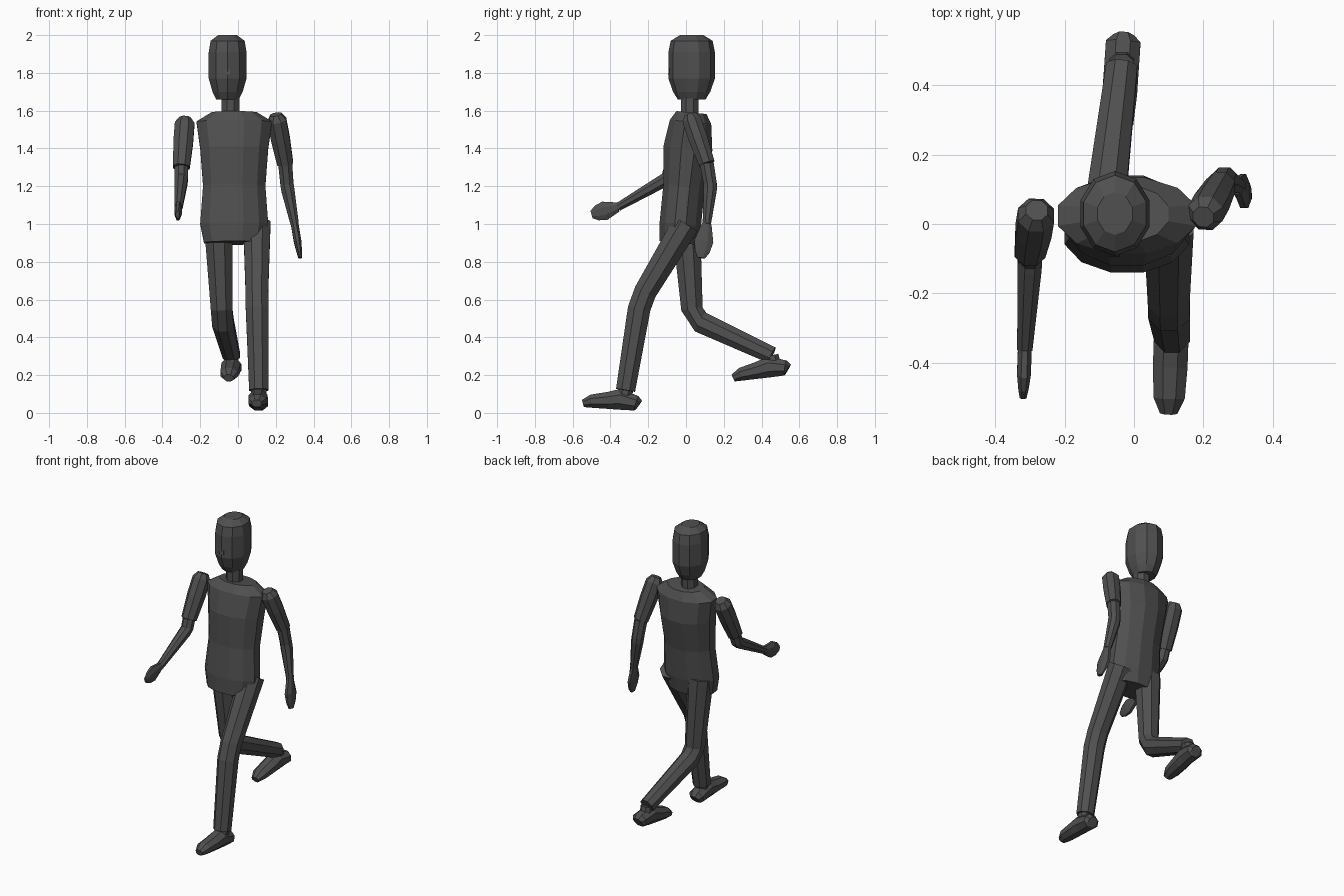
import bpy, bmesh, math
from mathutils import Vector

default_cube = bpy.data.objects.get("Cube")
if default_cube:
    bpy.data.objects.remove(default_cube)

grey = bpy.data.materials.new("dark_grey")
grey.use_nodes = True
grey.diffuse_color = (0.08, 0.08, 0.08, 1)
shader = grey.node_tree.nodes["Principled BSDF"]
shader.inputs["Base Color"].default_value = grey.diffuse_color


def loft(name, centers, widths, depths, sides=8):
    """Skin flat-faced elliptical rings set square to a path of centres."""
    bm = bmesh.new()
    centers = [Vector(center) for center in centers]
    last = len(centers) - 1
    grow = 1 / math.cos(math.pi / sides)
    loops = []
    for i, center in enumerate(centers):
        tangent = centers[min(i + 1, last)] - centers[max(i - 1, 0)]
        tangent.normalize()
        across = Vector((1, 0, 0))
        across = (across - tangent * across.dot(tangent)).normalized()
        along = tangent.cross(across)
        loop = []
        for k in range(sides):
            angle = math.tau * (k + 0.5) / sides
            offset = (across * widths[i] * math.cos(angle)
                      + along * depths[i] * math.sin(angle))
            loop.append(bm.verts.new(center + offset * grow))
        loops.append(loop)
    for lower, upper in zip(loops, loops[1:]):
        for k in range(sides):
            bm.faces.new((lower[k - 1], lower[k], upper[k], upper[k - 1]))
    bm.faces.new(reversed(loops[0]))
    bm.faces.new(loops[-1])
    bmesh.ops.recalc_face_normals(bm, faces=bm.faces)
    mesh = bpy.data.meshes.new(name)
    bm.to_mesh(mesh)
    bm.free()
    mesh.materials.append(grey)
    part = bpy.data.objects.new(name, mesh)
    bpy.context.collection.objects.link(part)


def limb(name, joints, radii):
    """Round limb through its joints, each bend softened by two rings."""
    joints = [Vector(joint) for joint in joints]
    centers, sizes = [joints[0]], [radii[0]]
    for i in range(1, len(joints) - 1):
        for neighbour in (i - 1, i + 1):
            centers.append(joints[i].lerp(joints[neighbour], 0.1))
            sizes.append(radii[i])
    centers.append(joints[-1])
    sizes.append(radii[-1])
    loft(name, centers, sizes, sizes)


def sleeve(name, shoulder, elbow, radius):
    """Upper arm with a chamfered shoulder cap and a slightly tapered cuff."""
    top, cuff = Vector(shoulder), Vector(elbow)
    centers = [top, top.lerp(cuff, 0.12), top.lerp(cuff, 0.5), cuff]
    sizes = [radius * scale for scale in (0.6, 1, 1, 0.85)]
    loft(name, centers, sizes, sizes)


def hand(name, wrist, fingertip):
    """Flat paddle hand, thin across x."""
    start, end = Vector(wrist), Vector(fingertip)
    centers = [start.lerp(end, step) for step in (0, 0.5, 0.8, 1)]
    loft(name, centers, (0.02, 0.02, 0.015, 0.01), (0.025, 0.05, 0.04, 0.02))


def shoe(name, heel, toe):
    """Shoe lofted along its sole from heel to toe."""
    start, end = Vector(heel), Vector(toe)
    heights = (0.03, 0.04, 0.055, 0.045, 0.035, 0.02)
    centers = []
    for step, height in zip((0, 0.05, 0.35, 0.55, 0.85, 1), heights):
        center = start.lerp(end, step)
        center.z += height
        centers.append(center)
    loft(name, centers, (0.03, 0.05, 0.05, 0.05, 0.045, 0.025), heights)


# Head, nose and neck
head_x = -0.055
head_widths = (0.06, 0.08, 0.1, 0.1, 0.09, 0.05)
head_depths = [width * 1.17 for width in head_widths]
head_levels = (1.66, 1.7, 1.77, 1.91, 1.97, 2)
loft("head", [(head_x, 0.03, z) for z in head_levels],
     head_widths, head_depths, sides=10)
loft("nose", [(head_x, -0.07, 1.87), (head_x, -0.08, 1.79)],
     (0.01, 0.015), (0.01, 0.015), sides=4)
limb("neck", [(-0.04, 0.02, 1.56), (-0.04, 0.02, 1.69)], (0.047, 0.047))

# Shirt body, leaning back towards the shoulders
torso_levels = (0.9, 1, 1.2, 1.4, 1.54, 1.59)
loft("torso", [(-0.02, (z - 1.3) / 10, z) for z in torso_levels],
     (0.16, 0.18, 0.165, 0.18, 0.2, 0.12),
     (0.1, 0.11, 0.11, 0.13, 0.11, 0.08), sides=12)

# Left arm, hanging behind
left_elbow = (0.25, 0.11, 1.32)
left_wrist = (0.3, 0.11, 1)
sleeve("left_sleeve", (0.2, 0.02, 1.58), left_elbow, 0.05)
limb("left_forearm", [left_elbow, (0.26, 0.13, 1.2), left_wrist],
     (0.037, 0.035, 0.022))
hand("left_hand", left_wrist, (0.33, 0.08, 0.82))

# Right arm, swung forward
right_elbow = (-0.3, -0.08, 1.3)
right_wrist = (-0.315, -0.36, 1.09)
sleeve("right_sleeve", (-0.28, 0.04, 1.56), right_elbow, 0.052)
limb("right_forearm", [right_elbow, (-0.3, -0.1, 1.24), right_wrist],
     (0.035, 0.035, 0.022))
hand("right_hand", right_wrist, (-0.32, -0.5, 1.05))

# Trouser legs, striding
left_ankle = (0.11, -0.32, 0.12)
limb("left_leg", [(0.1, 0, 1), (0.1, -0.24, 0.6), left_ankle],
     (0.072, 0.06, 0.051))
right_ankle = (-0.035, 0.455, 0.305)
limb("right_leg", [(-0.105, 0, 1), (-0.085, 0.035, 0.5), right_ankle],
     (0.075, 0.057, 0.045))

# Shoes with ankles tucked into the trousers
limb("left_ankle", [left_ankle, (0.11, -0.33, 0.06)], (0.04, 0.04))
shoe("left_shoe", (0.11, -0.25, 0.01), (0.1, -0.545, 0.03))
limb("right_ankle", [right_ankle, (-0.035, 0.47, 0.24)], (0.035, 0.035))
shoe("right_shoe", (-0.03, 0.54, 0.2), (-0.05, 0.25, 0.165))
